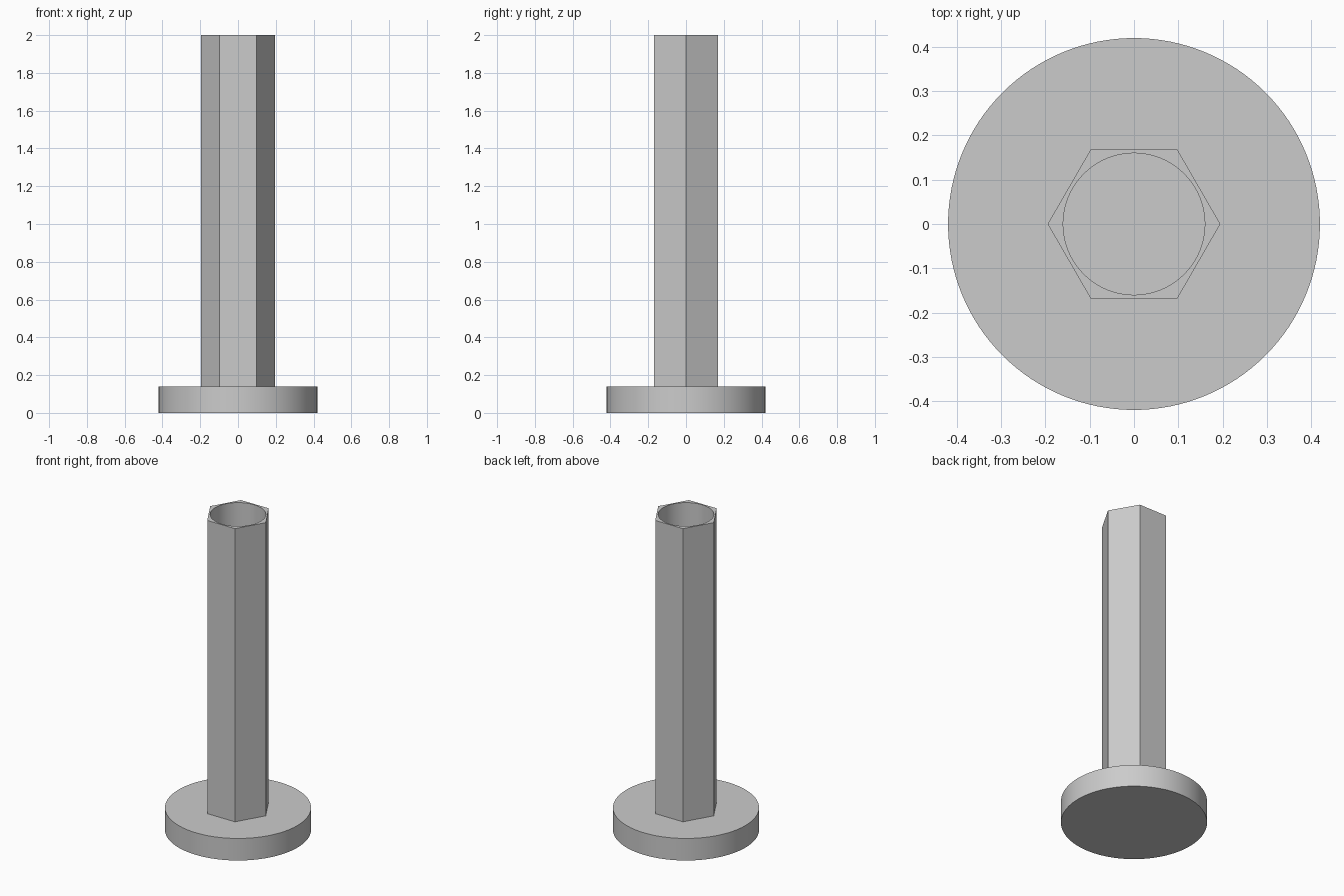
import bpy
import math

FLANGE_RADIUS = 0.42
FLANGE_HEIGHT = 0.14
POST_RADIUS = 0.195
BORE_RADIUS = 0.16
TOTAL_HEIGHT = 2.0

default_cube = bpy.data.objects.get("Cube")
if default_cube:
    bpy.data.objects.remove(default_cube, do_unlink=True)

grey = bpy.data.materials.new("plain_grey")
grey.use_nodes = True
grey.diffuse_color = (0.6, 0.6, 0.6, 1)
grey.node_tree.nodes["Principled BSDF"].inputs["Base Color"].default_value = (0.6, 0.6, 0.6, 1)


def cylinder(name, radius, bottom, top, sides, turn=0):
    bpy.ops.mesh.primitive_cylinder_add(
        vertices=sides, radius=radius, depth=top - bottom,
        location=(0, 0, (bottom + top) / 2), rotation=(0, 0, turn))
    obj = bpy.context.object
    obj.name = name
    obj.data.materials.append(grey)
    return obj


def smooth(obj):
    bpy.ops.object.select_all(action="DESELECT")
    obj.select_set(True)
    bpy.context.view_layer.objects.active = obj
    bpy.ops.object.shade_smooth_by_angle(angle=math.radians(30))


# Round base flange
flange = cylinder("base_flange", FLANGE_RADIUS, 0, FLANGE_HEIGHT, 128)
smooth(flange)

# Hexagonal post, corners pointing left and right
post = cylinder("hexagonal_post", POST_RADIUS, FLANGE_HEIGHT, TOTAL_HEIGHT, 6, math.radians(90))

# Round bore through the post, closed below by the flange
cutter = cylinder("bore_cutter", BORE_RADIUS, FLANGE_HEIGHT - 0.1, TOTAL_HEIGHT + 0.1, 96)
cutter.hide_render = True
bore = post.modifiers.new("bore", "BOOLEAN")
bore.operation = "DIFFERENCE"
bore.solver = "EXACT"
bore.object = cutter
bpy.context.view_layer.objects.active = post
bpy.ops.object.modifier_apply(modifier=bore.name)
bpy.data.objects.remove(cutter, do_unlink=True)
smooth(post)
